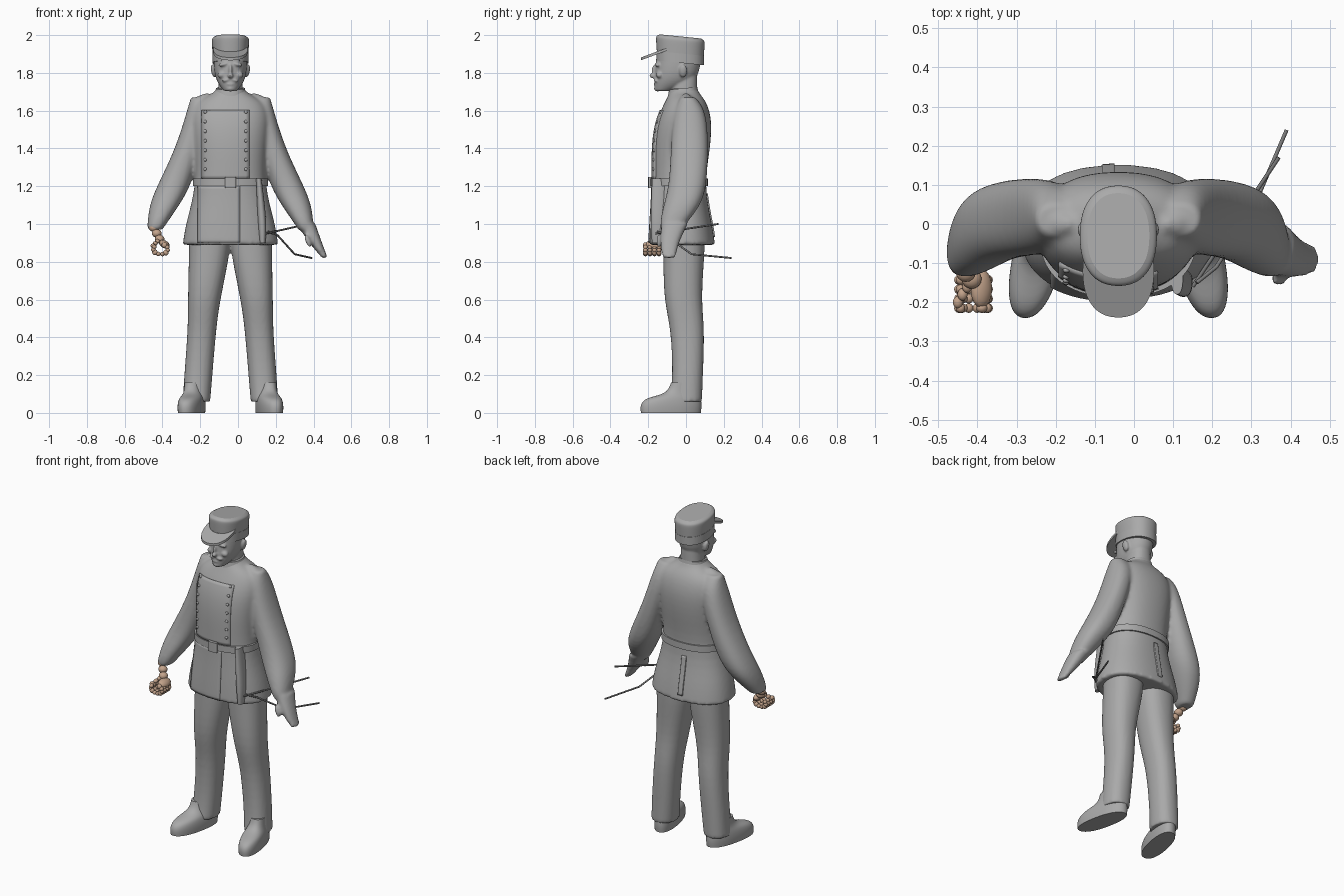
import bpy, bmesh, math
from mathutils import Vector, Matrix

if "Cube" in bpy.data.objects:
    bpy.data.objects.remove(bpy.data.objects["Cube"])

MIDDLE = -.04  # centre line of the body
SIDES = {"right": -1, "left": 1}


def material(name, *colour):
    made = bpy.data.materials.new(name)
    made.use_nodes = True
    made.diffuse_color = (*colour, 1)
    made.node_tree.nodes["Principled BSDF"].inputs["Base Color"].default_value = (*colour, 1)
    return made


CLOTH = material("grey", .4, .4, .4)
SKIN = material("tan skin", .55, .37, .26)
STEEL = material("dark steel", .2, .2, .2)


def loft(bm, rings, origin=MIDDLE, side=1, power=2.3, tilt=0, shear=0, count=24):
    """Skin level rounded sections, each given as height, centre x, centre y, half width, half depth."""
    def rounded(value):
        return math.copysign(abs(value) ** (2 / power), value)

    crease = bm.edges.layers.float.get("crease_edge") or bm.edges.layers.float.new("crease_edge")
    loops = []
    for height, centre_x, centre_y, width, depth in rings:
        loop = []
        for step in range(count):
            angle = math.tau * step / count
            x = centre_x + width * rounded(math.cos(angle))
            y = centre_y + depth * rounded(math.sin(angle))
            loop.append(bm.verts.new((origin + side * (x + shear * y), y, height + tilt * y)))
        loops.append(loop)
    for lower, upper in zip(loops, loops[1:]):
        for step in range(count):
            bm.faces.new((lower[step - 1], lower[step], upper[step], upper[step - 1]))
    # Flat ends keep a sharp rim
    for end in (loops[0], loops[-1]):
        for edge in bm.faces.new(end).edges:
            edge[crease] = 1
            edge.smooth = False


def blob(bm, centre, size, turn=0):
    place = Matrix.Translation(centre) @ Matrix.Rotation(turn, 4, 'Y') @ Matrix.Diagonal((*size, 1))
    bmesh.ops.create_uvsphere(bm, u_segments=16, v_segments=9, radius=1, matrix=place)


def finish(name, bm, colour, rounding=0, voxel=0, relax=0):
    """Turn the bmesh into a smooth shaded object, optionally blending its pieces into one skin."""
    bmesh.ops.recalc_face_normals(bm, faces=bm.faces)
    for face in bm.faces:
        face.smooth = True
    mesh = bpy.data.meshes.new(name)
    bm.to_mesh(mesh)
    bm.free()
    mesh.materials.append(colour)
    part = bpy.data.objects.new(name, mesh)
    bpy.context.collection.objects.link(part)
    if rounding:
        subdivide = part.modifiers.new("rounding", 'SUBSURF')
        subdivide.levels = subdivide.render_levels = rounding
    if voxel:
        blend = part.modifiers.new("blend", 'REMESH')
        blend.mode, blend.voxel_size, blend.use_smooth_shade = 'VOXEL', voxel, True
    if relax:
        part.modifiers.new("relax", 'SMOOTH').iterations = relax
    return part


def simple_part(name, rings, rounding=2, colour=CLOTH, **options):
    bm = bmesh.new()
    loft(bm, rings, **options)
    return finish(name, bm, colour, rounding)


# Tunic: torso, both sleeves, shoulder straps and gloved left hand blended together
bm = bmesh.new()
loft(bm, [(.89, 0, -.02, .255, .175), (1, 0, -.025, .24, .165), (1.2, 0, -.04, .18, .135),
          (1.4, 0, -.025, .195, .155), (1.55, 0, -.01, .215, .15), (1.65, 0, 0, .19, .11),
          (1.69, 0, -.01, .09, .08), (1.72, 0, -.01, .07, .07)])
for side in SIDES.values():
    loft(bm, [(1.67, .16, .01, .05, .04), (1.6, .16, .02, .07, .09), (1.4, .22, .02, .07, .1),
              (1.2, .3, .01, .09, .1), (1.1, .35, -.02, .08, .1), (1, .39, -.07, .05, .07),
              (.97, .4, -.08, .04, .05)], side=side)
    blob(bm, (MIDDLE + side * .16, 0, 1.66), (.06, .03, .02), side * .5)
loft(bm, [(1, .36, -.06, .05, .07), (.9, .41, -.09, .035, .05), (.82, .46, -.09, .015, .035)], origin=0)
blob(bm, (.37, -.14, .91), (.014, .02, .04), -.4)
tunic = finish("tunic", bm, CLOTH, rounding=2, voxel=.01, relax=4)


def panel(name, left, right, bottom, top, facing=1):
    """Thin cloth panel laid onto the front or back of the tunic."""
    bm = bmesh.new()
    bmesh.ops.create_grid(bm, x_segments=12, y_segments=20, size=.5)
    for vert in bm.verts:
        across, up = vert.co.x + .5, vert.co.y + .5
        vert.co = (left + across * (right - left), -facing, bottom + up * (top - bottom))
    part = finish(name, bm, CLOTH)
    lay = part.modifiers.new("lay", 'SHRINKWRAP')
    lay.target, lay.wrap_method, lay.use_project_y = tunic, 'PROJECT', True
    lay.use_positive_direction, lay.use_negative_direction = facing > 0, facing < 0
    thicken = part.modifiers.new("thicken", 'SOLIDIFY')
    thicken.thickness, thicken.offset = .014, 0


panel("chest_panel", -.19, .06, 1.24, 1.6)
panel("skirt_overlap", -.21, .01, .9, 1.2)
panel("back_vent", -.08, -.05, .93, 1.16, facing=-1)

# Buttons down both edges of the chest panel, seated on the tunic
bpy.context.view_layer.update()
worn_tunic = tunic.evaluated_get(bpy.context.evaluated_depsgraph_get())
bm = bmesh.new()
for column in (-.17, .04):
    for row in range(7):
        start = Vector((column, -1, 1.29 + row * .05))
        found, spot, normal, index = worn_tunic.ray_cast(start, Vector((0, 1, 0)))
        if found:
            blob(bm, spot + normal * .007, (.009, .007, .009))
finish("buttons", bm, CLOTH)

# Belt, buckle, hanging frog and collar
simple_part("belt", [(height, 0, -.036, .2, .152) for height in (1.2, 1.24)], count=48)
simple_part("buckle", [(height, 0, -.18, .03, .02) for height in (1.19, 1.25)], power=6)
simple_part("belt_frog", [(.9, .13, -.15, .015, .03), (1, .13, -.15, .025, .04),
                          (1.24, .11, -.14, .015, .04)], origin=0)
simple_part("collar", [(1.67, 0, -.015, .09, .085), (1.72, 0, -.015, .077, .075)], tilt=.1)


# Sword and scabbard hanging behind the left hip
def rod(name, *points):
    curve = bpy.data.curves.new(name, 'CURVE')
    curve.dimensions, curve.bevel_depth, curve.use_fill_caps = '3D', .005, True
    spline = curve.splines.new('POLY')
    spline.points.add(len(points) - 1)
    for knot, point in zip(spline.points, points):
        knot.co = (*point, 1)
    curve.materials.append(STEEL)
    bpy.context.collection.objects.link(bpy.data.objects.new(name, curve))


rod("sword", (.15, -.16, .95), (.37, .17, 1))
rod("scabbard", (.16, -.15, .96), (.21, -.11, .94), (.3, .03, .84), (.39, .24, .82))

# Trousers and boots
bm = bmesh.new()
for name, side in SIDES.items():
    loft(bm, [(.95, .11, -.01, .11, .11), (.85, .11, -.01, .11, .11), (.6, .14, -.02, .086, .1),
              (.45, .15, .01, .075, .09), (.2, .17, .01, .075, .08), (.06, .18, 0, .073, .085)], side=side)
    simple_part(name + "_boot", [(0, .19, -.08, .063, .16), (.04, .19, -.08, .066, .165),
                                 (.08, .19, -.07, .06, .15), (.1, .19, -.01, .05, .09),
                                 (.16, .19, 0, .05, .08)], side=side, shear=-.2)
finish("trousers", bm, CLOTH, rounding=2, voxel=.01, relax=3)

# Head: neck, skull, nose, mouth, chin, ears, brows and cheeks blended together
bm = bmesh.new()
loft(bm, [(1.66, 0, -.01, .07, .07), (1.8, 0, -.01, .06, .07)])
loft(bm, [(1.705, 0, -.12, .035, .045), (1.74, 0, -.07, .065, .1), (1.8, 0, -.045, .09, .12),
          (1.92, 0, -.035, .09, .12)], power=2.1)
blob(bm, (MIDDLE, -.17, 1.785), (.016, .024, .014))
blob(bm, (MIDDLE, -.165, 1.81), (.01, .018, .035))
blob(bm, (MIDDLE, -.16, 1.74), (.024, .012, .007))
blob(bm, (MIDDLE, -.15, 1.717), (.025, .02, .016))
for side in SIDES.values():
    for out, y, height, size in ((.09, -.015, 1.81, (.013, .022, .035)), (.02, -.16, 1.762, (.026, .012, .008)),
                                 (.036, -.15, 1.845, (.03, .016, .01)), (.045, -.14, 1.79, (.025, .02, .018))):
        blob(bm, (MIDDLE + side * out, y, height), size, side * .2)
finish("head", bm, CLOTH, rounding=2, voxel=.006, relax=2)

# Cap: crown, band and sloping peak
simple_part("cap_crown", [(1.86, 0, -.03, .093, .123), (1.96, 0, -.03, .1, .13), (1.98, 0, -.03, .1, .13),
                          (1.99, 0, -.03, .08, .11)], tilt=-.1)
simple_part("cap_band", [(height, 0, -.03, .097, .127) for height in (1.85, 1.9)], tilt=-.1)
simple_part("cap_peak", [(height, 0, -.12, .092, .12) for height in (1.955, 1.97)], tilt=.37)

# Bare right hand: beaded wrist, palm, thumb and fingers curled round an open grip
bm = bmesh.new()
wrist, knuckles, grip = Vector((-.445, -.105, .98)), Vector((-.415, -.14, .92)), Vector((-.41, -.215, .866))
for step in range(3):
    blob(bm, wrist.lerp(knuckles, step / 2), (.026, .026, .022))
blob(bm, (-.39, -.165, .893), (.03, .05, .02), .5)
for finger in range(4):
    for joint in range(9):
        angle = 1 - joint * .58
        bend = Vector((.038 * math.cos(angle), finger * .024, .026 * math.sin(angle)))
        thick = .012 if joint % 3 else .015
        blob(bm, grip + bend, (thick, .0125, thick))
thumb_tip = Vector((-.45, -.2, .885))
for joint in range(4):
    blob(bm, knuckles.lerp(thumb_tip, joint / 3), (.013, .016, .012))
finish("right_hand", bm, SKIN)
